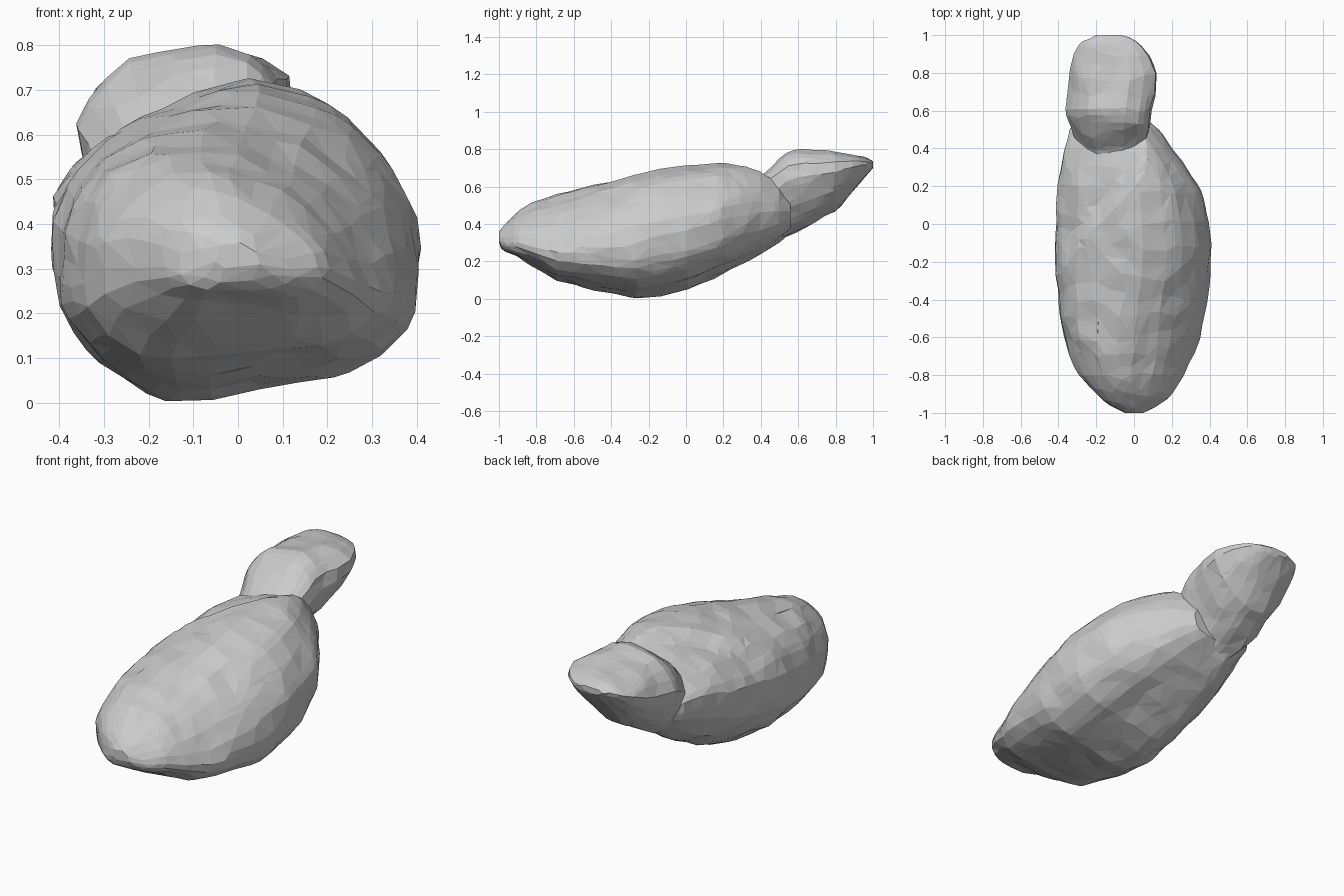
import bpy, bmesh, math
from mathutils import Vector, noise

if "Cube" in bpy.data.objects:
    bpy.data.objects.remove(bpy.data.objects["Cube"])


def lerp_row(rows, y):
    for a, b in zip(rows, rows[1:]):
        if y <= b[0]:
            t = (y - a[0]) / (b[0] - a[0])
            return [p + (q - p) * t for p, q in zip(a, b)]
    return list(rows[-1])


def resample(pts, n):
    # even points around a closed outline
    pts = pts + pts[:1]
    lens = [(b - a).length for a, b in zip(pts, pts[1:])]
    out, step = [], sum(lens) / n
    for i in range(n):
        d = i * step
        for k, l in enumerate(lens):
            if d <= l:
                out.append(pts[k].lerp(pts[k + 1], d / l))
                break
            d -= l
    return out


def rock(name, stations, outlines, n, rings, ratio, rough, tweak=None):
    # loft a changing outline through (y, x left, x right, z bottom, z top)
    bm = bmesh.new()
    y0, y1 = stations[0][0], stations[-1][0]
    loops = []
    for i in range(rings + 1):
        t = i / rings
        t = 0.5 * t + 0.25 * (1 - math.cos(math.pi * t))
        y, xl, xr, zb, zt = lerp_row(stations, y0 + (y1 - y0) * t)
        f = max(0, min(1, (y + .75) / .6))
        outline = [Vector(a).lerp(Vector(b), f)
                   for a, b in zip(outlines[0], outlines[-1])]
        loop = []
        for p in resample(outline, n):
            co = Vector((xl + (xr - xl) * p.x, y, zb + (zt - zb) * p.y))
            if tweak:
                co = tweak(co, p)
            if 0 < i < rings:
                co += noise.noise_vector(co * 8) * rough
            loop.append(bm.verts.new(co))
        loops.append(loop)
    for a, b in zip(loops, loops[1:]):
        for k in range(n):
            j = (k + 1) % n
            bm.faces.new((a[k], a[j], b[j], b[k]))
    bm.faces.new(loops[0][::-1])
    bm.faces.new(loops[-1])
    bmesh.ops.triangulate(bm, faces=bm.faces[:])
    bmesh.ops.recalc_face_normals(bm, faces=bm.faces[:])
    me = bpy.data.meshes.new(name)
    bm.to_mesh(me)
    bm.free()
    ob = bpy.data.objects.new(name, me)
    bpy.context.collection.objects.link(ob)
    # collapse to uneven flat facets
    ob.modifiers.new("facets", 'DECIMATE').ratio = ratio
    return ob


# large lobe: flat-bottomed blade at the front, rounder behind
body = [
    (-1.0, -.05, .05, .30, .36), (-.97, -.12, .11, .255, .40),
    (-.9, -.205, .205, .225, .47), (-.8, -.29, .265, .165, .525),
    (-.7, -.345, .315, .10, .56), (-.5, -.39, .375, .05, .61),
    (-.27, -.415, .413, .0, .67), (-.1, -.415, .413, .025, .70),
    (0, -.41, .405, .05, .715), (.2, -.405, .345, .135, .732),
    (.3, -.385, .285, .185, .725), (.4, -.365, .21, .24, .71),
    (.5, -.335, .13, .305, .66), (.56, -.29, .06, .36, .58)]
front_outline = [
    (.31, 0), (.40, 0), (.60, .03), (.80, .07), (.92, .13), (.98, .20),
    (1, .30), (.97, .45), (.90, .60), (.80, .74), (.68, .87), (.52, .97),
    (.40, 1), (.25, .97), (.12, .86), (.05, .72), (.01, .55), (0, .35),
    (.01, .24), (.08, .12), (.20, .03)]
back_outline = [
    (.31, 0), (.38, 0), (.56, .05), (.77, .09), (.91, .18), (.97, .28),
    (1, .49), (.98, .60), (.90, .77), (.80, .89), (.70, .955), (.56, 1),
    (.44, .97), (.25, .90), (.12, .83), (.04, .73), (0, .62), (0, .46),
    (.02, .32), (.13, .14), (.25, .03)]


def saddle(co, p):
    # diagonal ledge on the upper left, dropping toward the neck
    d = co.y - (1.1 * co.x + .19)
    side = max(0, min(1, (.06 - co.x) * 12))
    up = max(0, min(1, (p.y - .55) * 4))
    if d > 0:
        co.z -= min(d * .4, .05) * side * up
    return co


rock("large_lobe", body, (front_outline, back_outline), 56, 44, .24, .012,
     saddle)

# small lobe and neck
head = [
    (.30, -.24, .0, .33, .60), (.40, -.30, .06, .29, .665),
    (.47, -.325, .075, .305, .72), (.53, -.345, .085, .335, .775),
    (.6, -.365, .095, .365, .802), (.7, -.352, .118, .415, .79),
    (.8, -.345, .118, .475, .78), (.9, -.32, .085, .58, .77),
    (.96, -.28, .03, .655, .755), (1.0, -.20, -.07, .70, .735)]
head_outline = [
    (.32, 0), (.54, 0), (.74, .14), (.89, .36), (1, .66), (.98, .84),
    (.87, .95), (.70, 1), (.45, .98), (.25, .93), (.10, .80),
    (0, .60), (.04, .38), (.16, .14)]
rock("small_lobe", head, (head_outline,), 36, 24, .28, .012)
